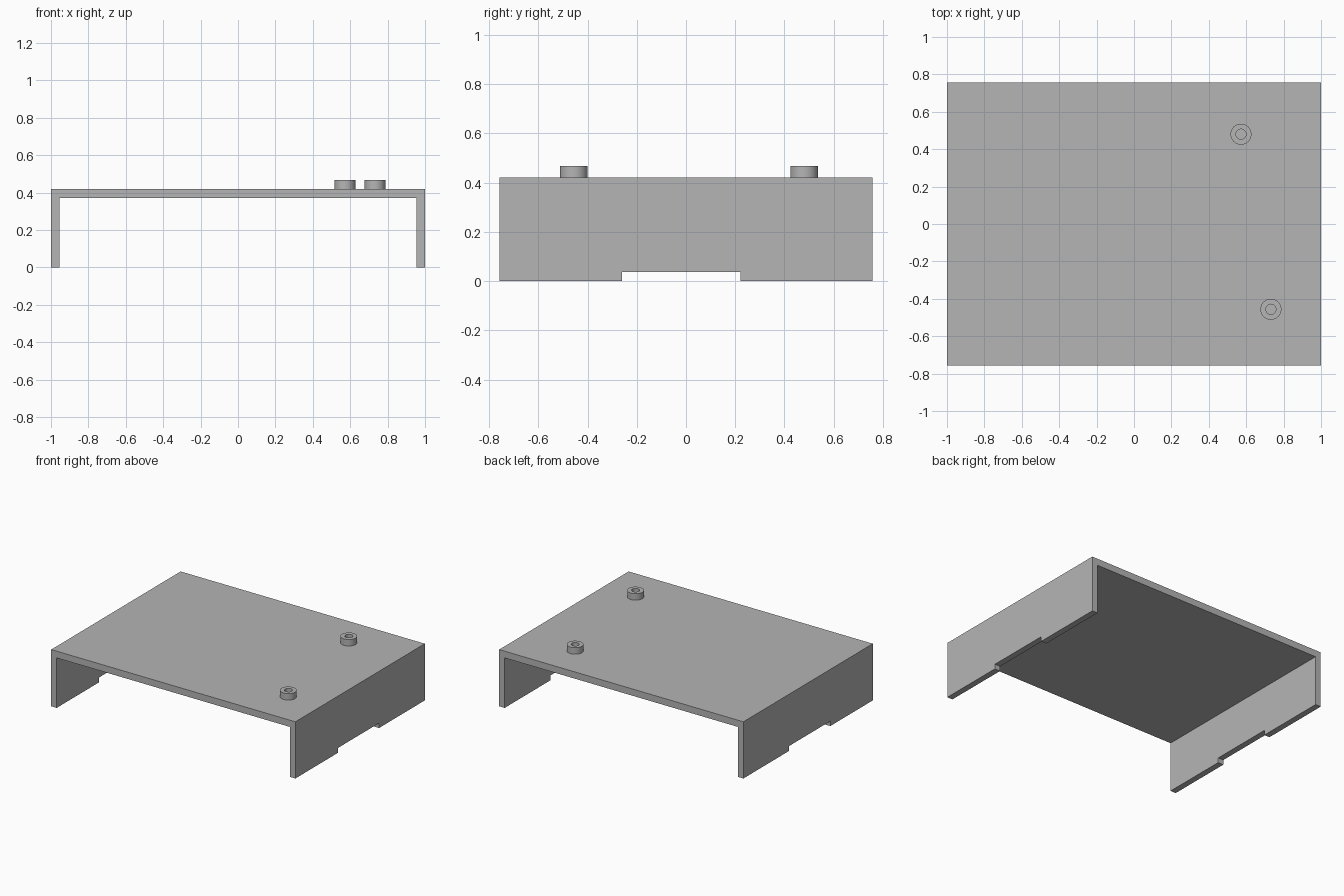
import bpy, bmesh
from math import cos, sin, tau

cube = bpy.data.objects.get("Cube")
if cube:
    bpy.data.objects.remove(cube)

WIDTH, HALF_DEPTH, HEIGHT = 2.0, 0.757, 0.42
TOP_THICK, WALL_THICK = 0.05, 0.045

grey = bpy.data.materials.new("plain_grey")
grey.use_nodes = True
colour = (0.46, 0.46, 0.46, 1)
grey.diffuse_color = colour
grey.node_tree.nodes["Principled BSDF"].inputs["Base Color"].default_value = colour


def finish(name, bm):
    bmesh.ops.recalc_face_normals(bm, faces=bm.faces)
    mesh = bpy.data.meshes.new(name)
    bm.to_mesh(mesh)
    bm.free()
    mesh.materials.append(grey)
    obj = bpy.data.objects.new(name, mesh)
    bpy.context.collection.objects.link(obj)
    return obj


def extrude(bm, points, offset):
    face = bm.faces.new([bm.verts.new(p) for p in points])
    ext = bmesh.ops.extrude_face_region(bm, geom=[face])["geom"]
    bmesh.ops.translate(bm, vec=offset,
                        verts=[v for v in ext if isinstance(v, bmesh.types.BMVert)])


def box(name, low, high):
    bm = bmesh.new()
    corners = [(low[0], low[1]), (high[0], low[1]), (high[0], high[1]), (low[0], high[1])]
    extrude(bm, [(x, y, low[2]) for x, y in corners], (0, 0, high[2] - low[2]))
    return finish(name, bm)


# Bridge-shaped shell: top plate and two side walls as one profile
half, inner, under = WIDTH / 2, WIDTH / 2 - WALL_THICK, HEIGHT - TOP_THICK
profile = [(-half, 0), (-inner, 0), (-inner, under), (inner, under),
           (inner, 0), (half, 0), (half, HEIGHT), (-half, HEIGHT)]
bm = bmesh.new()
extrude(bm, [(x, -HALF_DEPTH, z) for x, z in profile], (0, 2 * HALF_DEPTH, 0))
shell = finish("stand_shell", bm)

# Shallow notch through the feet of both walls
cutter = box("notch_cutter", (-1.2, -0.26, -0.1), (1.2, 0.222, 0.036))
cutter.hide_render = True
cutter.hide_viewport = True
cut = shell.modifiers.new("foot_notch", 'BOOLEAN')
cut.operation = 'DIFFERENCE'
cut.solver = 'EXACT'
cut.object = cutter


# Round hollow posts on the top plate
def post(name, x, y, outer=0.056, hole=0.027, height=0.048, sides=48):
    bm = bmesh.new()
    section = [(hole, 0), (outer, 0), (outer, height), (hole, height)]
    rings = [[bm.verts.new((r * cos(tau * i / sides), r * sin(tau * i / sides), z))
              for i in range(sides)] for r, z in section]
    for k, ring in enumerate(rings):
        nxt = rings[(k + 1) % len(rings)]
        for i in range(sides):
            j = (i + 1) % sides
            bm.faces.new((ring[i], ring[j], nxt[j], nxt[i]))
    obj = finish(name, bm)
    obj.location = (x, y, HEIGHT)
    bpy.ops.object.select_all(action='DESELECT')
    obj.select_set(True)
    bpy.context.view_layer.objects.active = obj
    bpy.ops.object.shade_smooth_by_angle()


post("front_post", 0.732, -0.456)
post("back_post", 0.572, 0.48)
